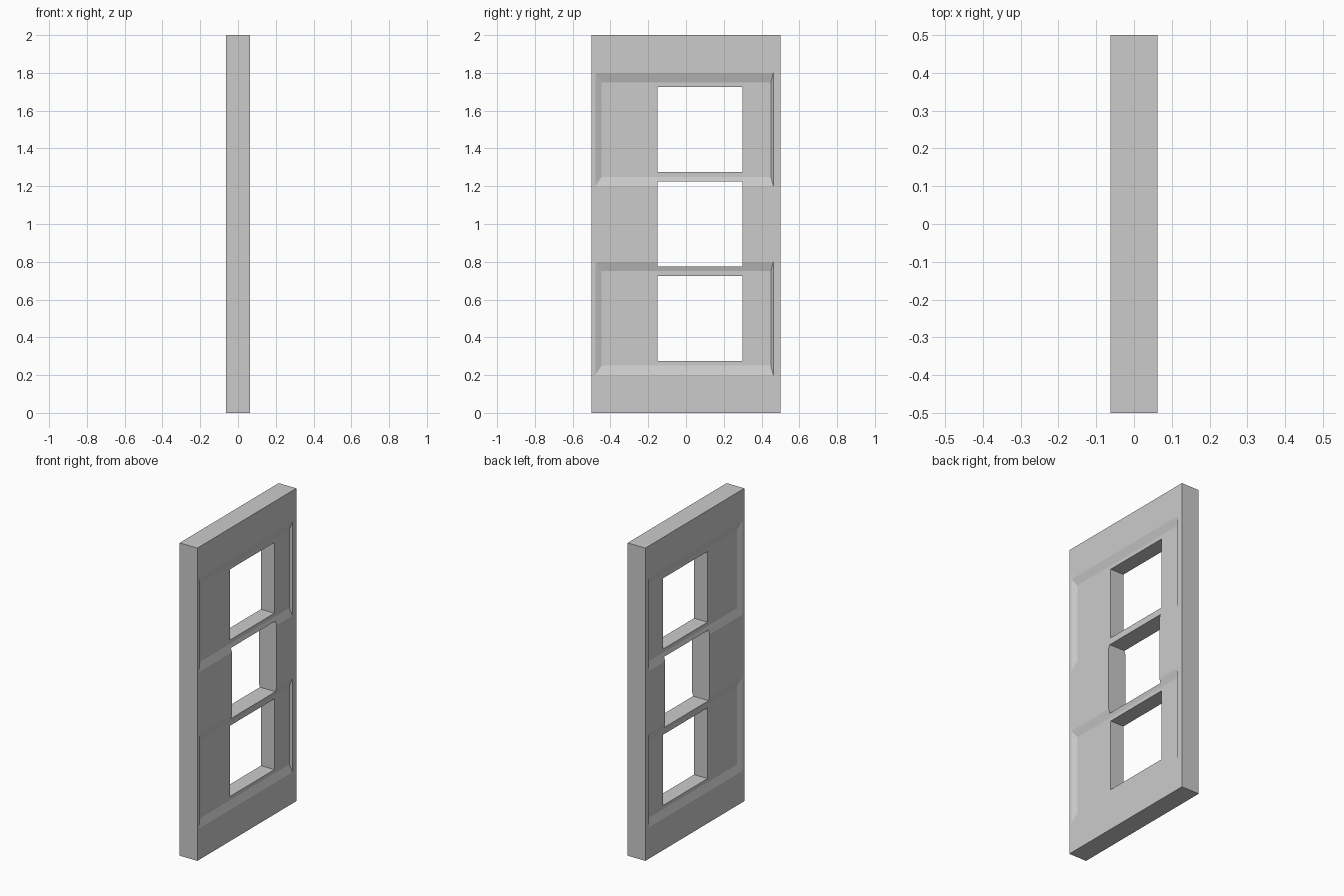
import bpy, bmesh

if "Cube" in bpy.data.objects:
    bpy.data.objects.remove(bpy.data.objects["Cube"])

W, H, T = 1.0, 2.0, 0.125      # width (y), height (z), thickness (x)
DEPTH = 0.015                  # depth of the sunken panels


def loft(bm, rect_a, xa, rect_b, xb):
    """Solid between two y/z rectangles (y0, y1, z0, z1) at two x positions."""
    rings = []
    for (y0, y1, z0, z1), x in ((rect_a, xa), (rect_b, xb)):
        rings.append([bm.verts.new((x, y, z)) for y, z in
                      ((y0, z0), (y1, z0), (y1, z1), (y0, z1))])
    a, b = rings
    bm.faces.new(a)
    bm.faces.new(b[::-1])
    for i in range(4):
        j = (i + 1) % 4
        bm.faces.new((a[i], b[i], b[j], a[j]))


def make_object(name, bm):
    bmesh.ops.recalc_face_normals(bm, faces=bm.faces)
    mesh = bpy.data.meshes.new(name)
    bm.to_mesh(mesh)
    bm.free()
    obj = bpy.data.objects.new(name, mesh)
    bpy.context.collection.objects.link(obj)
    return obj


def cut(target, cutter):
    cutter.hide_render = True
    mod = target.modifiers.new("cut", 'BOOLEAN')
    mod.operation = 'DIFFERENCE'
    mod.solver = 'EXACT'
    mod.object = cutter
    bpy.context.view_layer.objects.active = target
    bpy.ops.object.modifier_apply(modifier=mod.name)
    bpy.data.objects.remove(cutter, do_unlink=True)


# Door slab
bm = bmesh.new()
slab = (-W / 2, W / 2, 0, H)
loft(bm, slab, -T / 2, slab, T / 2)
door = make_object("door", bm)

# Sunken panels with sloped edges, two on each face
for side in (-1, 1):
    bm = bmesh.new()
    for zc in (0.5, 1.5):
        inner = (-0.447, 0.45, zc - 0.25, zc + 0.25)
        outer = (-0.48, 0.462, zc - 0.3, zc + 0.3)
        # continue the slope past the surface for a clean cut
        beyond = tuple(2 * o - i for o, i in zip(outer, inner))
        loft(bm, inner, side * (T / 2 - DEPTH), beyond, side * (T / 2 + DEPTH))
    cut(door, make_object("panel_cutter", bm))

# Three square window openings
bm = bmesh.new()
for zc in (0.5, 1.0, 1.5):
    opening = (-0.15, 0.30, zc - 0.226, zc + 0.226)
    loft(bm, opening, -T, opening, T)
cut(door, make_object("window_cutter", bm))
